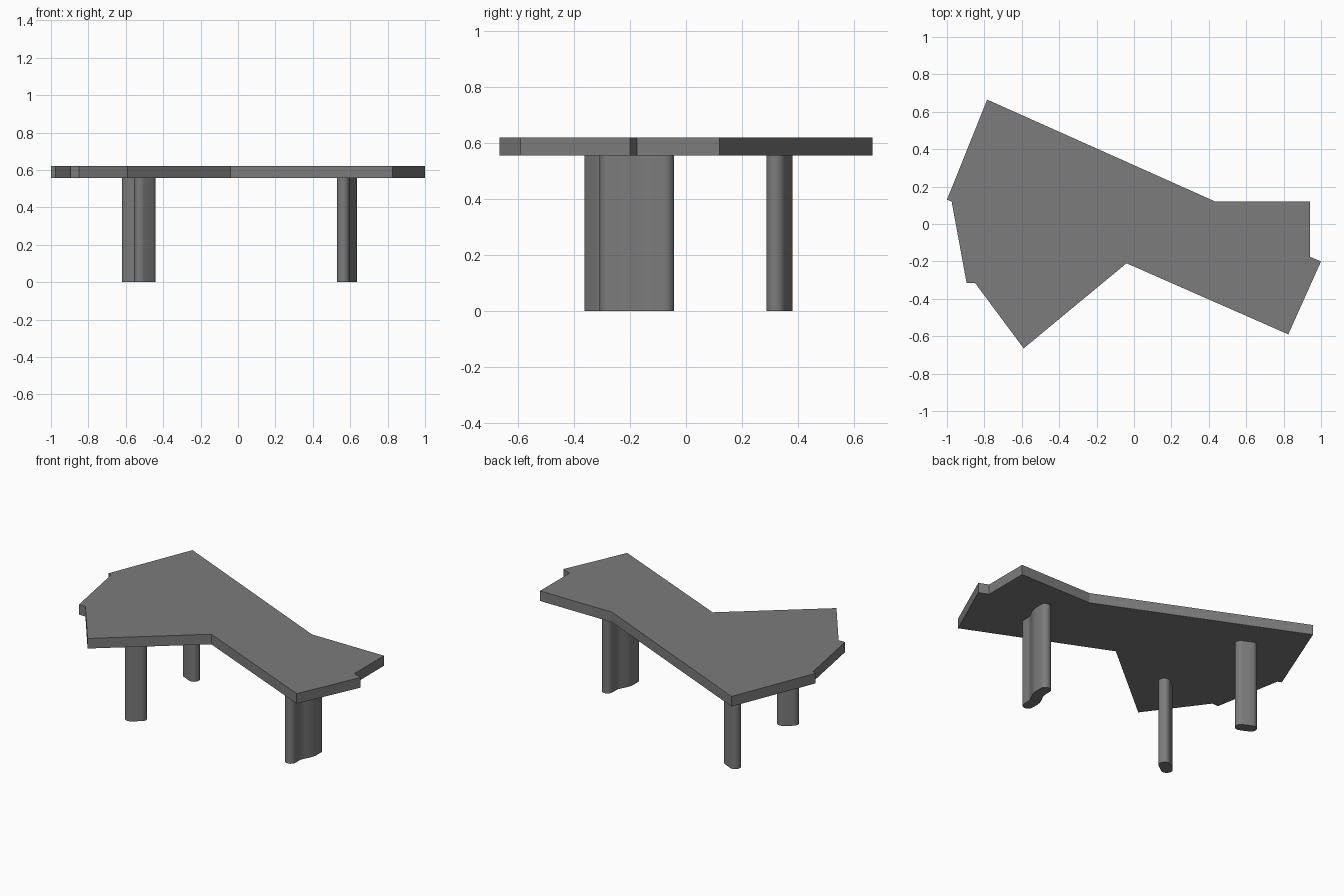
import bpy, bmesh, math
from mathutils import Vector

if "Cube" in bpy.data.objects:
    bpy.data.objects.remove(bpy.data.objects["Cube"])

TOP, UNDERSIDE = 0.62, 0.556

grey = bpy.data.materials.new("dark_grey")
grey.use_nodes = True
grey.diffuse_color = (0.2, 0.2, 0.2, 1)
grey.node_tree.nodes["Principled BSDF"].inputs["Base Color"].default_value = (0.2, 0.2, 0.2, 1)


def extrude_outline(name, outline, bottom, top, smooth=False):
    """Solid prism from a flat outline."""
    bm = bmesh.new()
    face = bm.faces.new([bm.verts.new((x, y, bottom)) for x, y in outline])
    grown = bmesh.ops.extrude_face_region(bm, geom=[face])["geom"]
    verts = [v for v in grown if isinstance(v, bmesh.types.BMVert)]
    bmesh.ops.translate(bm, verts=verts, vec=(0, 0, top - bottom))
    bmesh.ops.recalc_face_normals(bm, faces=bm.faces[:])
    mesh = bpy.data.meshes.new(name)
    bm.to_mesh(mesh)
    bm.free()
    mesh.materials.append(grey)
    obj = bpy.data.objects.new(name, mesh)
    bpy.context.collection.objects.link(obj)
    if smooth:
        bpy.ops.object.select_all(action="DESELECT")
        obj.select_set(True)
        bpy.context.view_layer.objects.active = obj
        bpy.ops.object.shade_smooth_by_angle(angle=math.radians(35))
    return obj


def band_outline(path, radius, cap_steps=12):
    """Outline of a path thickened evenly, with round ends."""
    path = [Vector(p) for p in path]
    last = len(path) - 1
    tangents = [(path[min(i + 1, last)] - path[max(i - 1, 0)]).normalized()
                for i in range(last + 1)]
    normals = [Vector((-t.y, t.x)) for t in tangents]
    left = [p + n * radius for p, n in zip(path, normals)]
    right = [p - n * radius for p, n in zip(path, normals)]

    def cap(centre, normal, tangent):
        angles = [math.pi * k / cap_steps for k in range(1, cap_steps)]
        return [centre + radius * (normal * math.cos(a) + tangent * math.sin(a)) for a in angles]

    return (left + cap(path[-1], normals[-1], tangents[-1])
            + right[::-1] + cap(path[0], -normals[0], -tangents[0]))


def oblong_leg(name, x, y, angle, half_length=0.064, radius=0.034):
    """Straight leg with a rounded oblong section."""
    reach = Vector((math.cos(angle), math.sin(angle))) * (half_length - radius)
    centre = Vector((x, y))
    extrude_outline(name, band_outline([centre - reach, centre + reach], radius),
                    0, UNDERSIDE, smooth=True)


# Angular slab top
extrude_outline("tabletop", [
    (-0.785, 0.665), (0.435, 0.12), (0.94, 0.12), (0.94, -0.175),
    (1.0, -0.2), (0.825, -0.59), (-0.04, -0.21), (-0.59, -0.665),
    (-0.85, -0.315), (-0.895, -0.315), (-0.975, 0.12), (-1.0, 0.13)],
    UNDERSIDE, TOP)

# Two oblong legs at the wide end
oblong_leg("front_leg", -0.498, -0.311, math.radians(37))
oblong_leg("back_leg", -0.56, 0.333, math.radians(-25))

# Wavy leg at the narrow end
wave = []
for i in range(25):
    t = i / 24
    ease = min(max((t - 0.2) / 0.6, 0), 1)
    wave.append((0.583 - 0.02 * math.cos(math.pi * ease), -0.275 + 0.2 * t))
extrude_outline("wavy_leg", band_outline(wave, 0.033), 0, UNDERSIDE, smooth=True)
